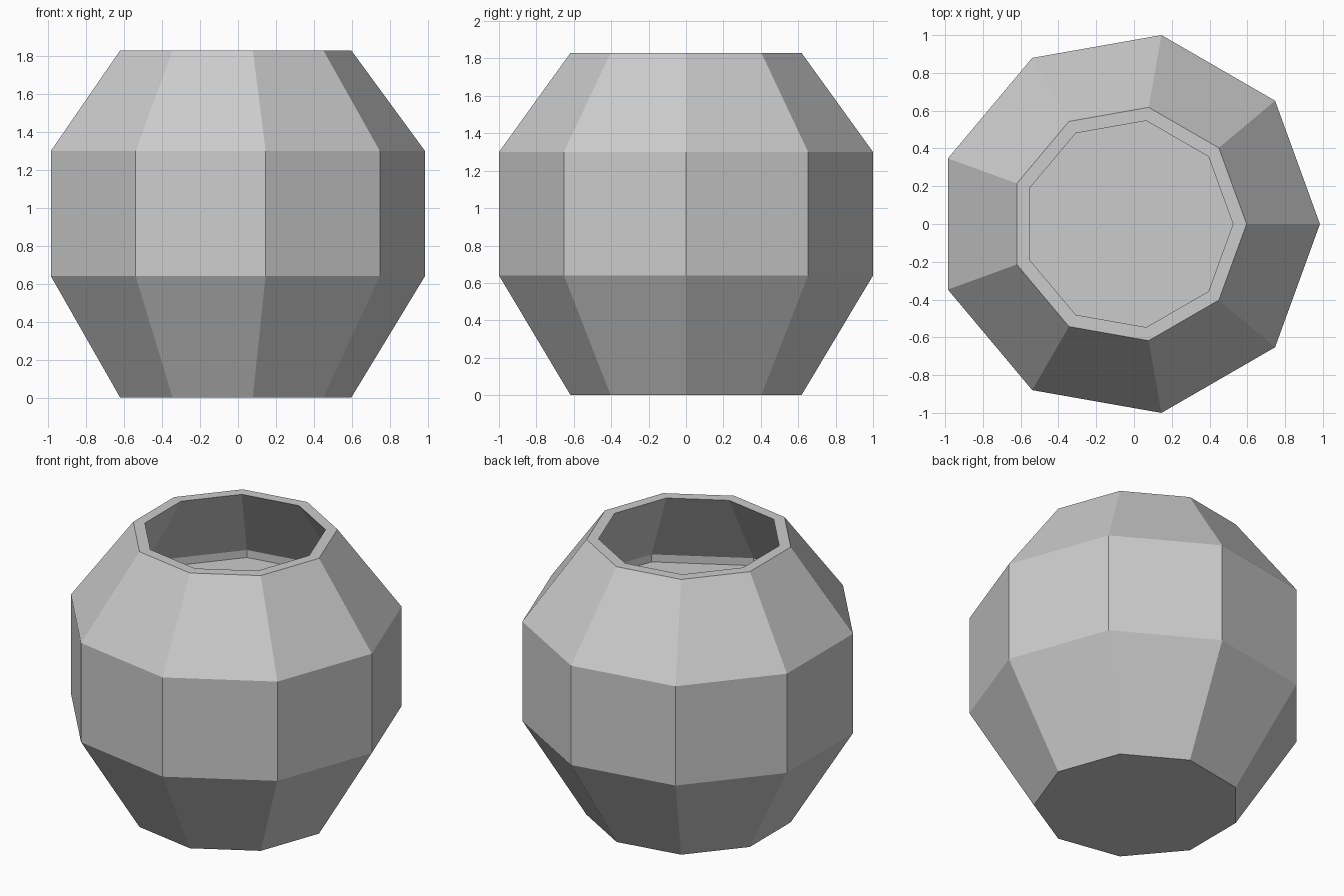
import bpy, bmesh
from math import cos, sin, tau

if "Cube" in bpy.data.objects:
    bpy.data.objects.remove(bpy.data.objects["Cube"])

SIDES = 9
CENTRE_X = -0.031

# Profile (radius, height): base, belly, rim, then down the inside to the fill level
PROFILE = [(0.627, 0.0), (1.0155, 0.64), (1.0155, 1.30), (0.627, 1.83),
           (0.555, 1.83), (0.90, 1.30), (0.90, 1.25)]


def ring(bm, radius, z):
    return [bm.verts.new((CENTRE_X + radius * cos(tau * i / SIDES),
                          radius * sin(tau * i / SIDES), z)) for i in range(SIDES)]


# Nine-sided pot, revolved from the profile
bm = bmesh.new()
rings = [ring(bm, r, z) for r, z in PROFILE]
for lower, upper in zip(rings, rings[1:]):
    for i in range(SIDES):
        j = (i + 1) % SIDES
        bm.faces.new((lower[i], lower[j], upper[j], upper[i]))

# Flat base and flat inner surface
bm.faces.new(rings[0][::-1])
bm.faces.new(rings[-1])
bmesh.ops.recalc_face_normals(bm, faces=bm.faces)

mesh = bpy.data.meshes.new("pot")
bm.to_mesh(mesh)
bm.free()
pot = bpy.data.objects.new("pot", mesh)
bpy.context.collection.objects.link(pot)
